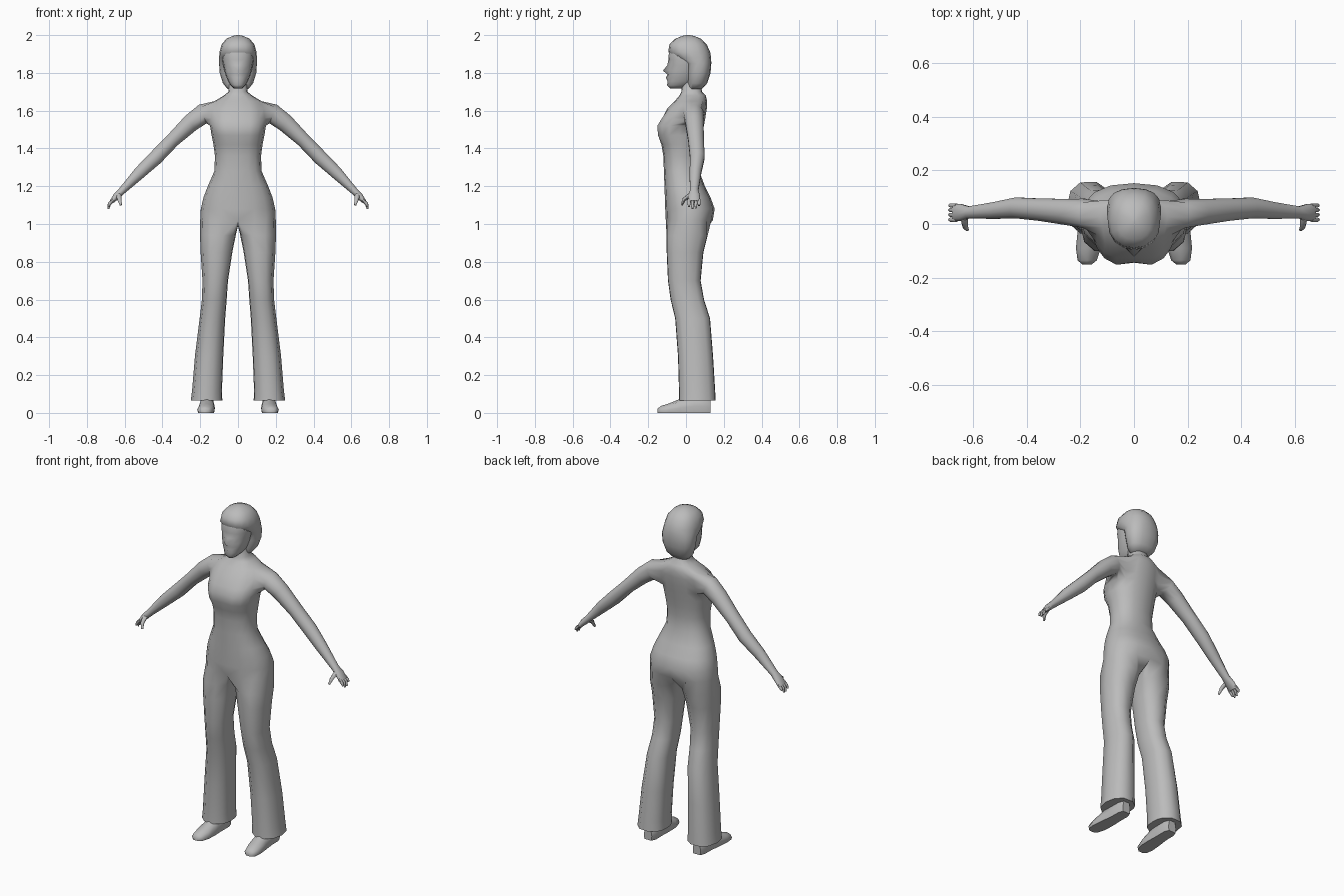
import bpy, bmesh, math
from mathutils import Vector, Matrix

if "Cube" in bpy.data.objects:
    bpy.data.objects.remove(bpy.data.objects["Cube"])

grey = bpy.data.materials.new("plain_grey")
grey.diffuse_color = (0.5, 0.5, 0.5, 1)
grey.use_nodes = True
grey.node_tree.nodes["Principled BSDF"].inputs["Base Color"].default_value = grey.diffuse_color


def finish(name, bm, mirror=True, angle=60):
    """Mirror a half mesh over x = 0, weld it and make a smooth object."""
    if mirror:
        bmesh.ops.mirror(bm, geom=bm.verts[:] + bm.edges[:] + bm.faces[:],
                         matrix=Matrix.Identity(4), merge_dist=1e-4, axis='X')
        bmesh.ops.remove_doubles(bm, verts=bm.verts[:], dist=1e-4)
    bmesh.ops.recalc_face_normals(bm, faces=bm.faces[:])
    me = bpy.data.meshes.new(name)
    bm.to_mesh(me)
    bm.free()
    me.materials.append(grey)
    ob = bpy.data.objects.new(name, me)
    bpy.context.collection.objects.link(ob)
    bpy.ops.object.select_all(action='DESELECT')
    ob.select_set(True)
    bpy.context.view_layer.objects.active = ob
    bpy.ops.object.shade_smooth_by_angle(angle=math.radians(angle))
    return ob


def sgn_pow(v, p):
    return math.copysign(abs(v) ** p, v)


def half_ring(bm, z, hw, yf, yb, pull=0.0):
    """Nine points from the front centre round the side to the back centre."""
    cy, ry, ring = (yf + yb) / 2, (yb - yf) / 2, []
    for j in range(9):
        a = math.pi * j / 8
        x = 0 if j in (0, 8) else hw * sgn_pow(math.sin(a), 0.85)
        y = cy - ry * sgn_pow(math.cos(a), 0.85) + (pull if j == 0 else 0)
        ring.append(bm.verts.new((x, y, z)))
    return ring


def skin(bm, a, b, closed=True, skip=()):
    n = len(a)
    for j in range(n if closed else n - 1):
        if j not in skip:
            k = (j + 1) % n
            bm.faces.new((a[j], a[k], b[k], b[j]))


def tube(bm, points, radii, n=6):
    """Closed tapered tube through a few points."""
    pts, prev = [Vector(p) for p in points], None
    for i, p in enumerate(pts):
        d = (pts[min(i + 1, len(pts) - 1)] - pts[max(i - 1, 0)]).normalized()
        u = d.cross(Vector((0, 1, 0))).normalized()
        v = d.cross(u)
        ring = [bm.verts.new(p + radii[i] * (u * math.cos(t) + v * math.sin(t)))
                for t in (2 * math.pi * k / n for k in range(n))]
        if prev:
            skin(bm, prev, ring)
        else:
            bm.faces.new(ring)
        prev = ring
    bm.faces.new(prev)


# ---- body: torso rings (z, half width, front y, back y, centre pull)
TORSO = [(1.02, .2, -.107, .142, 0), (1.08, .197, -.11, .152, -.0),
         (1.14, .183, -.112, .13, 0), (1.2, .16, -.114, .10, 0),
         (1.28, .125, -.117, .07, 0), (1.36, .122, -.12, .068, 0),
         (1.42, .13, -.13, .076, 0), (1.47, .14, -.156, .085, .012),
         (1.52, .148, -.16, .095, .018), (1.56, .15, -.135, .102, .01),
         (1.61, .145, -.10, .11, 0), (1.65, .125, -.06, .112, 0),
         (1.68, .075, -.035, .105, 0), (1.70, .05, -.025, .085, 0),
         (1.77, .047, -.02, .075, 0)]
bm = bmesh.new()
rows = [half_ring(bm, *r) for r in TORSO]
HOLE = 8                                   # first row of the arm opening
for r in range(len(rows) - 1):
    skin(bm, rows[r], rows[r + 1], False, (3, 4, 5) if HOLE <= r < HOLE + 3 else ())

# arm: (centre x, y, z, slope in degrees, thickness, depth)
ARM = [(.187, .04, 1.582, 22, .055, .056), (.25, .045, 1.535, 38, .049, .05),
       (.345, .053, 1.445, 43, .039, .043), (.435, .06, 1.352, 43, .04, .04),
       (.52, .05, 1.272, 46, .034, .032), (.615, .043, 1.175, 45, .02, .023),
       (.643, .043, 1.148, 48, .019, .032), (.668, .043, 1.118, 58, .012, .034)]
R = rows[HOLE:HOLE + 4]
prev = [R[0][3], R[0][4], R[0][5], R[0][6], R[1][6], R[2][6],
        R[3][6], R[3][5], R[3][4], R[3][3], R[2][3], R[1][3]]
for x, y, z, slope, t, d in ARM:
    s = math.radians(slope)
    ring = []
    for i in range(12):
        a = math.radians(225 + 30 * i)
        h = t * math.sin(a)
        ring.append(bm.verts.new((x + h * math.sin(s), y + d * math.cos(a), z + h * math.cos(s))))
    skin(bm, prev, ring)
    prev = ring
bm.faces.new(prev)

# trouser leg: (z, inner x, outer x, front y, back y)
LEG = [(.94, .012, .201, -.106, .118), (.85, .03, .198, -.105, .095),
       (.7, .053, .188, -.098, .08), (.6, .06, .191, -.084, .098),
       (.5, .068, .203, -.06, .13), (.3, .078, .228, -.045, .146),
       (.12, .085, .243, -.04, .157), (.065, .083, .25, -.04, .16)]
crotch = [bm.verts.new((0, y, .99)) for y in (.08, .01, -.06)]
prev = rows[0] + crotch
for z, xi, xo, yf, yb in LEG:
    ring = []
    for j in range(12):
        a = math.radians(-50 + 35 * j if j < 9 else 230 + 20 * (j - 8))
        ring.append(bm.verts.new(((xi + xo) / 2 + (xo - xi) / 2 * sgn_pow(math.sin(a), .85),
                                  (yf + yb) / 2 - (yb - yf) / 2 * sgn_pow(math.cos(a), .85), z)))
    skin(bm, prev, ring)
    prev = ring
bm.faces.new(prev)
finish("body", bm)

# ---- fingers and thumb
bm = bmesh.new()
for y, tip in ((.016, 1.092), (.034, 1.08), (.052, 1.082), (.069, 1.098)):
    tube(bm, [(.66, y, 1.128), (.68, y, 1.108), (.687, y, tip)], [.009, .009, .005])
tube(bm, [(.632, .022, 1.152), (.628, -.01, 1.13), (.62, -.022, 1.1)], [.014, .011, .006])
finish("fingers", bm)


def head_part(name, rings):
    bm = bmesh.new()
    rs = [half_ring(bm, *r) for r in rings]
    for a, b in zip(rs, rs[1:]):
        skin(bm, a, b, False)
    bm.faces.new(rs[0])
    bm.faces.new(rs[-1])
    finish(name, bm)


# ---- face: jaw, lips, nose and brow
head_part("face", [
    (1.718, .022, -.085, -.02), (1.735, .04, -.1, .02), (1.755, .052, -.097, .05),
    (1.775, .06, -.098, .06, -.009), (1.79, .066, -.097, .07, 0),
    (1.812, .072, -.096, .08, -.026), (1.84, .078, -.09, .09, -.009),
    (1.87, .083, -.093, .1), (1.92, .083, -.09, .1), (1.95, .07, -.078, .09)])

# ---- hair: bob with the cap swept back from the forehead
head_part("hair", [
    (1.715, .056, .012, .085), (1.745, .08, .004, .112), (1.8, .097, .0, .13),
    (1.85, .1, -.01, .134), (1.88, .1, -.06, .133), (1.91, .098, -.094, .128),
    (1.95, .087, -.088, .11), (1.98, .062, -.058, .08), (1.995, .03, -.022, .045),
    (2.0, .008, 0, .02)])

# ---- shoes: flat sole, domed upper (y, centre x, half width, height)
bm = bmesh.new()
prev = None
for y, cx, w, h in ((-.15, .175, .018, .022), (-.135, .174, .036, .036), (-.09, .17, .046, .05),
                    (-.03, .166, .044, .075), (.04, .163, .038, .1), (.1, .162, .038, .1),
                    (.13, .162, .026, .08)):
    ring = [bm.verts.new((cx + w * sx, y, .001 + h * sz)) for sx, sz in
            ((-.9, 0), (-1, .35), (-.75, .8), (0, 1), (.75, .8), (1, .35), (.9, 0), (0, 0))]
    if prev:
        skin(bm, prev, ring)
    else:
        bm.faces.new(ring)
    prev = ring
bm.faces.new(prev)
for v in bm.verts:                         # rest the sole on the floor
    v.co.z = max(0, v.co.z - .001)
finish("shoes", bm, angle=50)
